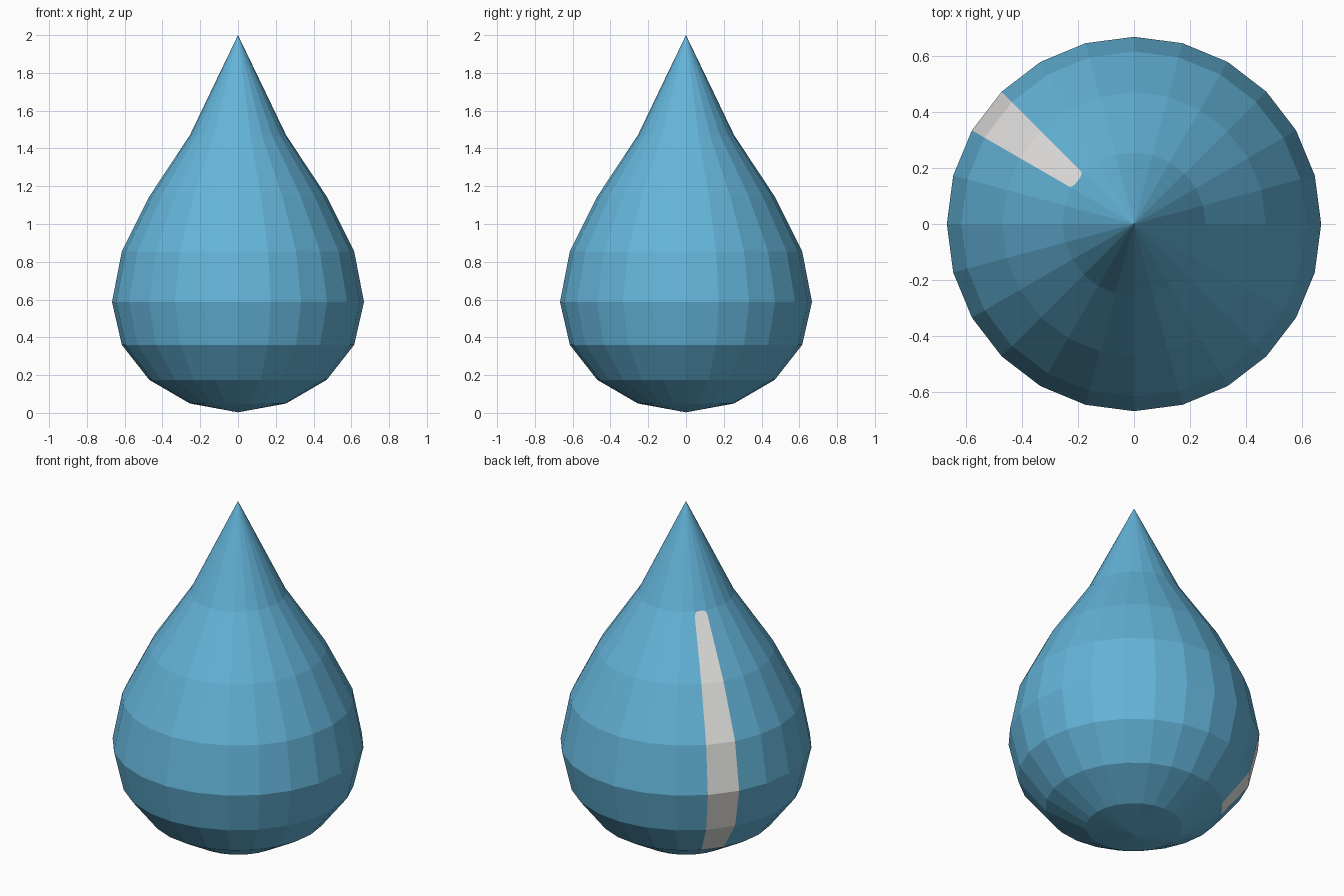
import bpy, bmesh, math

if "Cube" in bpy.data.objects:
    bpy.data.objects.remove(bpy.data.objects["Cube"])

SEG = 24
# (radius, height) rings between the bottom point and the tip
PROFILE = [(0.255, 0.05), (0.47, 0.175), (0.615, 0.36), (0.667, 0.587),
           (0.615, 0.855), (0.47, 1.145), (0.255, 1.47)]
STRIPE = 9            # facet from 135 to 150 degrees
DU, DV = 0.36, 0.06   # rounding of the stripe's upper end


def material(name, rgb):
    m = bpy.data.materials.new(name)
    m.diffuse_color = (*rgb, 1.0)
    m.use_nodes = True
    m.node_tree.nodes["Principled BSDF"].inputs["Base Color"].default_value = m.diffuse_color
    return m


bm = bmesh.new()
rings = [[bm.verts.new((r * math.cos(2 * math.pi * i / SEG),
                        r * math.sin(2 * math.pi * i / SEG), z))
          for i in range(SEG)] for r, z in PROFILE]
bottom = bm.verts.new((0, 0, 0.003))
tip = bm.verts.new((0, 0, 2))


def rounded_end(a, b, c, d):
    """Grey panel with rounded top corners, blue slivers fill the corners."""
    def point(u, v):
        return bm.verts.new(a.co.lerp(b.co, u).lerp(d.co.lerp(c.co, u), v))
    angles = [math.pi / 2 * k / 5 for k in range(6)]
    right = [point(1 - DU + DU * math.cos(t), 1 - DV + DV * math.sin(t)) for t in angles]
    left = [point(DU - DU * math.sin(t), 1 - DV + DV * math.cos(t)) for t in angles]
    bm.faces.new([a, b] + right + left).material_index = 1
    for corner, arc in ((c, right), (d, left)):
        for p, q in zip(arc, arc[1:]):
            bm.faces.new((corner, q, p))


# Faceted drop body with the painted stripe
for i in range(SEG):
    j = (i + 1) % SEG
    bm.faces.new((bottom, rings[0][j], rings[0][i]))
    bm.faces.new((rings[-1][i], rings[-1][j], tip))
    for k in range(len(rings) - 1):
        quad = (rings[k][i], rings[k][j], rings[k + 1][j], rings[k + 1][i])
        if i == STRIPE and k == len(rings) - 2:
            rounded_end(*quad)
        else:
            f = bm.faces.new(quad)
            f.material_index = 1 if i == STRIPE and k >= 1 else 0

mesh = bpy.data.meshes.new("water_drop")
bm.to_mesh(mesh)
bm.free()
mesh.materials.append(material("water blue", (0.127, 0.456, 0.694)))
mesh.materials.append(material("highlight off white", (0.775, 0.767, 0.75)))
drop = bpy.data.objects.new("water_drop", mesh)
bpy.context.collection.objects.link(drop)
